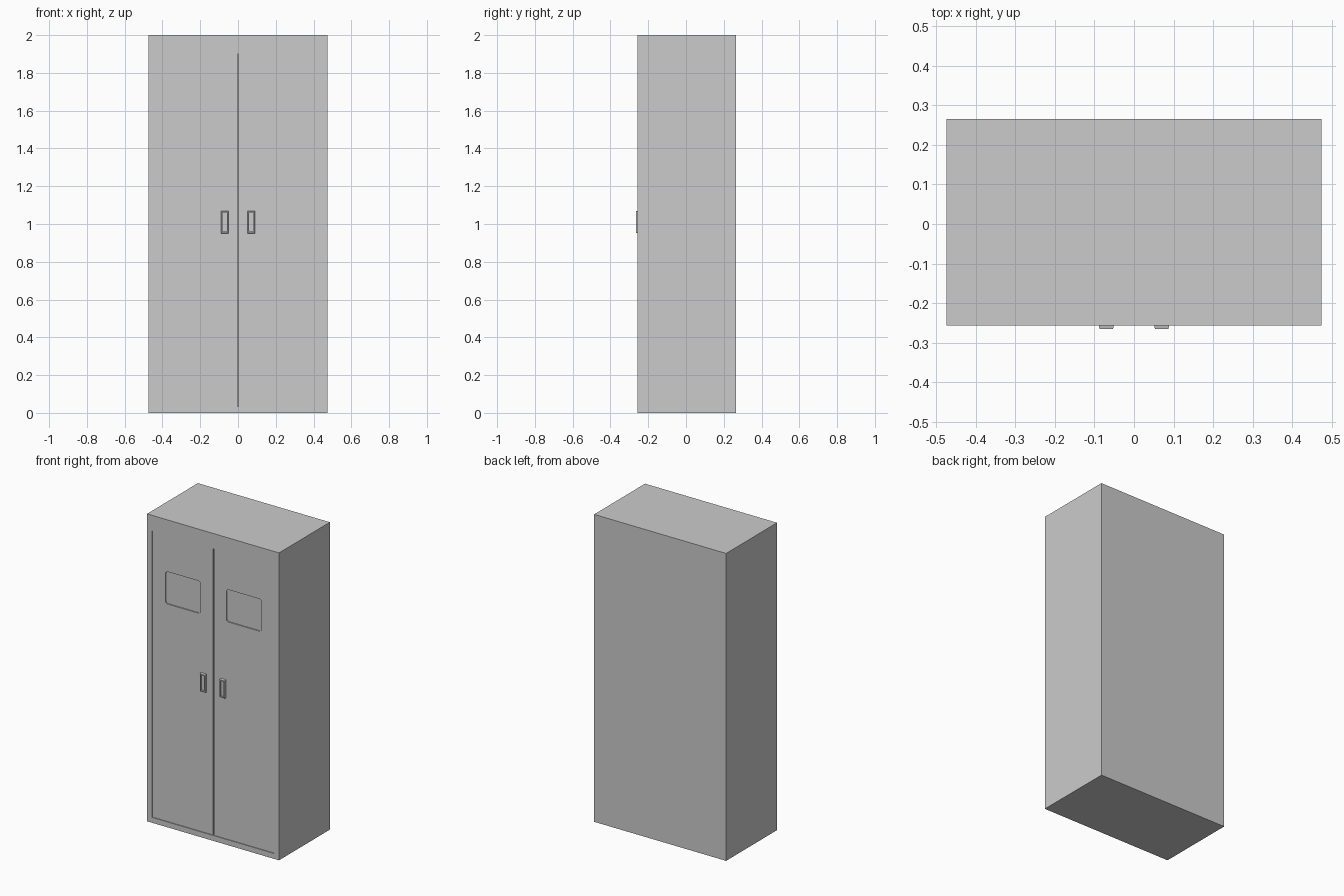
import bpy, bmesh

if "Cube" in bpy.data.objects:
    bpy.data.objects.remove(bpy.data.objects["Cube"])

W, BACK, FRONT, H = 0.475, 0.266, -0.257, 2.0
DOOR_Y = -0.252            # doors sit slightly behind the cabinet front


def box_mesh(x0, x1, y0, y1, z0, z1):
    bm = bmesh.new()
    bmesh.ops.create_cube(bm, size=1)
    for v in bm.verts:
        v.co.x = x0 if v.co.x < 0 else x1
        v.co.y = y0 if v.co.y < 0 else y1
        v.co.z = z0 if v.co.z < 0 else z1
    bm.normal_update()
    return bm


def front_face(bm):
    return min(bm.faces, key=lambda f: f.calc_center_median().y)


def recess(bm, x0, x1, z0, z1, depth):
    """Inset the front face to a given rectangle and sink it inwards."""
    f = front_face(bm)
    bmesh.ops.inset_region(bm, faces=[f], thickness=0.003)
    c = f.calc_center_median()
    for v in f.verts:
        v.co.x = x0 if v.co.x < c.x else x1
        v.co.z = z0 if v.co.z < c.z else z1
    new = bmesh.ops.extrude_discrete_faces(bm, faces=[f])["faces"][0]
    for v in new.verts:
        v.co.y += depth


def finish(bm, name):
    bmesh.ops.recalc_face_normals(bm, faces=bm.faces)
    me = bpy.data.meshes.new(name)
    bm.to_mesh(me)
    bm.free()
    ob = bpy.data.objects.new(name, me)
    bpy.context.collection.objects.link(ob)
    return ob


# Cabinet shell with a shallow door opening
bm = box_mesh(-W, W, FRONT, BACK, 0, H)
recess(bm, -0.44, 0.44, 0.035, 1.9, 0.02)
finish(bm, "cabinet_body")

# Rounded cutter for the sunken door panel
bm = box_mesh(0.093, 0.345, -0.3, DOOR_Y + 0.007, 1.45, 1.66)
edges = [e for e in bm.edges if abs(e.verts[0].co.y - e.verts[1].co.y) > 0.01]
bmesh.ops.bevel(bm, geom=edges, offset=0.015, segments=4, profile=0.5,
                affect='EDGES')
cutter = finish(bm, "panel_cutter")
cutter.hide_render = True
cutter.hide_viewport = True

# Pair of doors, mirrored across the centre gap
doors = finish(box_mesh(0.003, 0.44, DOOR_Y, FRONT + 0.02, 0.035, 1.9), "doors")
cut = doors.modifiers.new("sunken_panel", 'BOOLEAN')
cut.operation = 'DIFFERENCE'
cut.solver = 'EXACT'
cut.object = cutter
doors.modifiers.new("mirror", 'MIRROR')

# Pair of tapered handles with sunken cups
bm = box_mesh(0.05, 0.09, -0.266, DOOR_Y, 0.95, 1.07)
f = front_face(bm)
c = f.calc_center_median()
for v in f.verts:
    v.co.x += 0.003 if v.co.x < c.x else -0.003
    v.co.z += 0.003 if v.co.z < c.z else -0.003
recess(bm, 0.058, 0.082, 0.96, 1.06, 0.009)
handles = finish(bm, "handles")
handles.modifiers.new("mirror", 'MIRROR')
